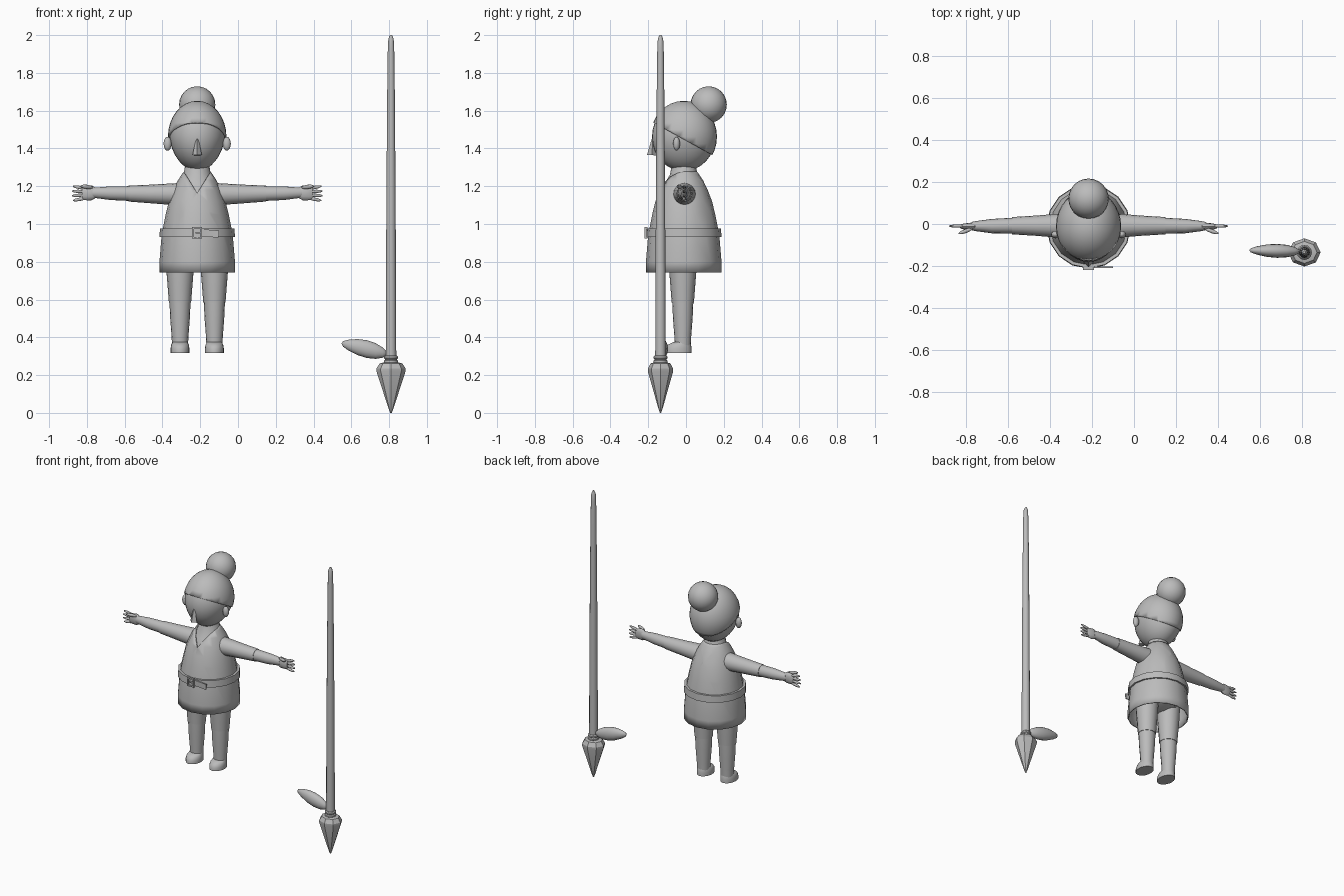
import bpy, bmesh, math
from mathutils import Vector, Matrix

if "Cube" in bpy.data.objects:
    bpy.data.objects.remove(bpy.data.objects["Cube"])

CX, CY = -0.216, -0.012          # middle of the figure
PX, PY = 0.81, -0.135            # middle of the spear

grey = bpy.data.materials.new("plain grey")
grey.use_nodes = True
grey.diffuse_color = (0.5, 0.5, 0.5, 1)
grey.node_tree.nodes["Principled BSDF"].inputs["Base Color"].default_value = (0.5, 0.5, 0.5, 1)


def finish(name, bm, angle=40):
    bmesh.ops.recalc_face_normals(bm, faces=bm.faces)
    me = bpy.data.meshes.new(name)
    bm.to_mesh(me)
    bm.free()
    ob = bpy.data.objects.new(name, me)
    bpy.context.collection.objects.link(ob)
    me.materials.append(grey)
    bpy.ops.object.select_all(action='DESELECT')
    ob.select_set(True)
    bpy.context.view_layer.objects.active = ob
    bpy.ops.object.shade_smooth_by_angle(angle=math.radians(angle))
    return ob


def loft_mesh(rings, sides=16, axis='z', caps=True, close=False):
    """Rings are (centre, radius a, radius b); a and b are x,y or y,z by axis."""
    bm = bmesh.new()
    loops = []
    for c, a, b in rings:
        loop = []
        for i in range(sides):
            t = 2 * math.pi * i / sides
            u, v = a * math.cos(t), b * math.sin(t)
            off = (u, v, 0) if axis == 'z' else (0, u, v)
            loop.append(bm.verts.new(Vector(c) + Vector(off)))
        loops.append(loop)
    pairs = list(zip(loops, loops[1:]))
    if close:
        pairs.append((loops[-1], loops[0]))
    for l0, l1 in pairs:
        for i in range(sides):
            j = (i + 1) % sides
            bm.faces.new((l0[i], l0[j], l1[j], l1[i]))
    if caps and not close:
        bm.faces.new(loops[0])
        bm.faces.new(loops[-1])
    return bm


def lathe(name, x, y, profile, sides=16, sy=1, caps=True, close=False, angle=40):
    rings = [((x, y, z), r, r * sy) for z, r in profile]
    return finish(name, loft_mesh(rings, sides, 'z', caps, close), angle)


def ball_mesh(centre, size, rot=Matrix(), seg=24):
    bm = bmesh.new()
    m = Matrix.Translation(centre) @ rot @ Matrix.Diagonal((*size, 1))
    bmesh.ops.create_uvsphere(bm, u_segments=seg, v_segments=seg // 2, radius=1, matrix=m)
    return bm


def box(name, centre, size, rot=Matrix()):
    bm = bmesh.new()
    m = Matrix.Translation(centre) @ rot @ Matrix.Diagonal((*size, 1))
    bmesh.ops.create_cube(bm, size=1, matrix=m)
    return finish(name, bm)


# Head, slightly narrower towards the chin
def head_mesh(grow=0):
    bm = ball_mesh((CX, CY, 1.462), (0.147 + grow, 0.168 + grow, 0.182 + grow), seg=32)
    for v in bm.verts:
        if v.co.z < 1.46:
            v.co.x = CX + (v.co.x - CX) * (1 - 0.6 * (1.46 - v.co.z))
    return bm

finish("head", head_mesh())

# Hair cap, sliced from a larger head along a slope, lower at the back
bm = head_mesh(0.008)
bmesh.ops.bisect_plane(bm, geom=bm.verts[:] + bm.edges[:] + bm.faces[:],
                       plane_co=(CX, -0.17, 1.535), plane_no=(0, 0.55, 1), clear_inner=True)
hair = finish("hair", bm)
mod = hair.modifiers.new("thickness", 'SOLIDIFY')
mod.thickness = 0.01
finish("hair_bun", ball_mesh((CX, 0.12, 1.632), (0.096, 0.096, 0.097)))

# Nose, a small four-sided wedge
bm = bmesh.new()
bmesh.ops.create_cone(bm, cap_ends=True, segments=4, radius1=0.025, radius2=0.007, depth=0.085,
                      matrix=Matrix.Translation((CX, -0.178, 1.407)) @ Matrix.Rotation(-0.08, 4, 'X'))
finish("nose", bm)

# Neck and shirt under the open collar
lathe("shirt", CX, CY, [(1.05, 0.155), (1.16, 0.126), (1.22, 0.099), (1.26, 0.073), (1.33, 0.06)])

# Tunic with a V-shaped opening cut at the front
tunic_profile = [(0.742, 0.2), (0.8, 0.2), (0.945, 0.188), (1.05, 0.167), (1.12, 0.15),
                 (1.18, 0.127), (1.23, 0.103), (1.265, 0.08), (1.278, 0.07)]
bm = loft_mesh([((CX, CY, z), r, r) for z, r in tunic_profile], 16, caps=False)
for s in (1, -1):
    bmesh.ops.bisect_plane(bm, geom=bm.verts[:] + bm.edges[:] + bm.faces[:],
                           plane_co=(CX, CY, 1.165), plane_no=(s * 0.115, 0, -0.075))
gone = []
for f in bm.faces:
    c = f.calc_center_median()
    if c.y < CY and c.z - 1.165 > abs(c.x - CX) * 0.115 / 0.075:
        gone.append(f)
bmesh.ops.delete(bm, geom=gone, context='FACES')
tunic = finish("tunic", bm)
mod = tunic.modifiers.new("thickness", 'SOLIDIFY')
mod.thickness = 0.008

# Belt with buckle frame and loose tongue
lathe("belt", CX, CY, [(0.93, 0.185), (0.93, 0.2), (0.977, 0.197), (0.977, 0.182)], close=True)
for s in (1, -1):
    box("buckle_side", (CX + s * 0.022, -0.212, 0.953), (0.009, 0.014, 0.058))
    box("buckle_bar", (CX, -0.212, 0.953 + s * 0.026), (0.053, 0.014, 0.009))
box("buckle_pin", (CX + 0.006, -0.214, 0.953), (0.03, 0.01, 0.008))
box("belt_tongue", (CX + 0.07, -0.206, 0.95), (0.09, 0.008, 0.038), Matrix.Rotation(0.08, 4, 'Y'))

# Paired parts
for s, side in ((1, "left"), (-1, "right")):
    def at(d, y, z):
        return (CX + s * d, y, z)

    finish(side + "_ear", ball_mesh(at(0.157, -0.05, 1.425), (0.021, 0.018, 0.037), seg=16))

    # Sleeve, forearm, wrist
    def limb(name, rings, sides=16):
        finish(side + "_" + name, loft_mesh([(at(d, y, z), a, b) for d, y, z, a, b in rings], sides, 'x'))

    limb("sleeve", [(0.07, -0.008, 1.158, 0.06, 0.06), (0.13, -0.008, 1.158, 0.058, 0.057),
                    (0.25, -0.008, 1.159, 0.048, 0.049), (0.365, -0.008, 1.161, 0.041, 0.042)])
    limb("forearm", [(0.355, -0.008, 1.161, 0.038, 0.039), (0.46, -0.01, 1.163, 0.034, 0.036),
                     (0.535, -0.01, 1.165, 0.024, 0.028), (0.555, -0.01, 1.165, 0.02, 0.026)])
    limb("palm", [(0.535, -0.01, 1.165, 0.016, 0.026), (0.56, -0.012, 1.165, 0.018, 0.04),
                  (0.595, -0.012, 1.163, 0.014, 0.037), (0.61, -0.012, 1.163, 0.008, 0.03)], 12)

    # Four fingers fanned out and a thumb towards the front
    for i in range(4):
        k = i - 1.5
        rot = Matrix.Rotation(s * k * -0.12, 4, 'Y')
        finish(side + "_finger", ball_mesh(at(0.63 - 0.005 * abs(k), -0.01, 1.162 + k * 0.021),
                                           (0.04, 0.008, 0.009), rot, 10))
    finish(side + "_thumb", ball_mesh(at(0.585, -0.034, 1.197), (0.038, 0.01, 0.011),
                                      Matrix.Rotation(s * -0.35, 4, 'Z') @ Matrix.Rotation(s * -0.1, 4, 'Y'), 10))

    # Trouser leg, boot shaft and shoe
    lx = CX + s * 0.091
    lathe(side + "_trouser_leg", lx, -0.017, [(0.585, 0.059), (0.65, 0.064), (0.75, 0.072), (0.86, 0.078)])
    lathe(side + "_boot_shaft", lx, -0.017, [(0.35, 0.042), (0.41, 0.045), (0.5, 0.052), (0.59, 0.056)])
    shoe = [((lx, -0.04, 0.318), 0.05, 0.07), ((lx, -0.04, 0.34), 0.05, 0.07),
            ((lx, -0.035, 0.36), 0.047, 0.062), ((lx, -0.024, 0.374), 0.04, 0.046)]
    finish(side + "_shoe", loft_mesh(shoe, 20), 50)

# Seat joining the legs inside the tunic
lathe("trouser_seat", CX, -0.015, [(0.79, 0.05), (0.82, 0.13), (0.9, 0.17)], sy=0.8)

# Spear: shaft, binding rings and faceted point
lathe("spear_shaft", PX, PY, [(0.26, 0.028), (0.6, 0.027), (1.2, 0.024), (1.7, 0.02),
                              (1.93, 0.017), (1.98, 0.014), (2.0, 0.006)], 12)
for z in (0.272, 0.292):
    lathe("binding_ring", PX, PY, [(z - 0.01, 0.03), (z - 0.004, 0.036), (z + 0.005, 0.036), (z + 0.011, 0.03)], 12)
lathe("spear_point", PX, PY, [(0, 0.004), (0.02, 0.012), (0.22, 0.077), (0.235, 0.077), (0.262, 0.06), (0.268, 0.035)],
      8, sy=0.87, angle=25)

# Feather hanging from the binding, fattest near the shaft
feather = [(0, 0.003), (0.03, 0.3), (0.15, 0.6), (0.35, 0.9), (0.55, 1),
           (0.75, 0.88), (0.9, 0.58), (0.98, 0.25), (1, 0.02)]
start, end = Vector((0.548, -0.125, 0.367)), Vector((0.79, -0.13, 0.314))
finish("feather", loft_mesh([(start.lerp(end, t), 0.033 * r, 0.047 * r) for t, r in feather], 16, 'x'), 60)
